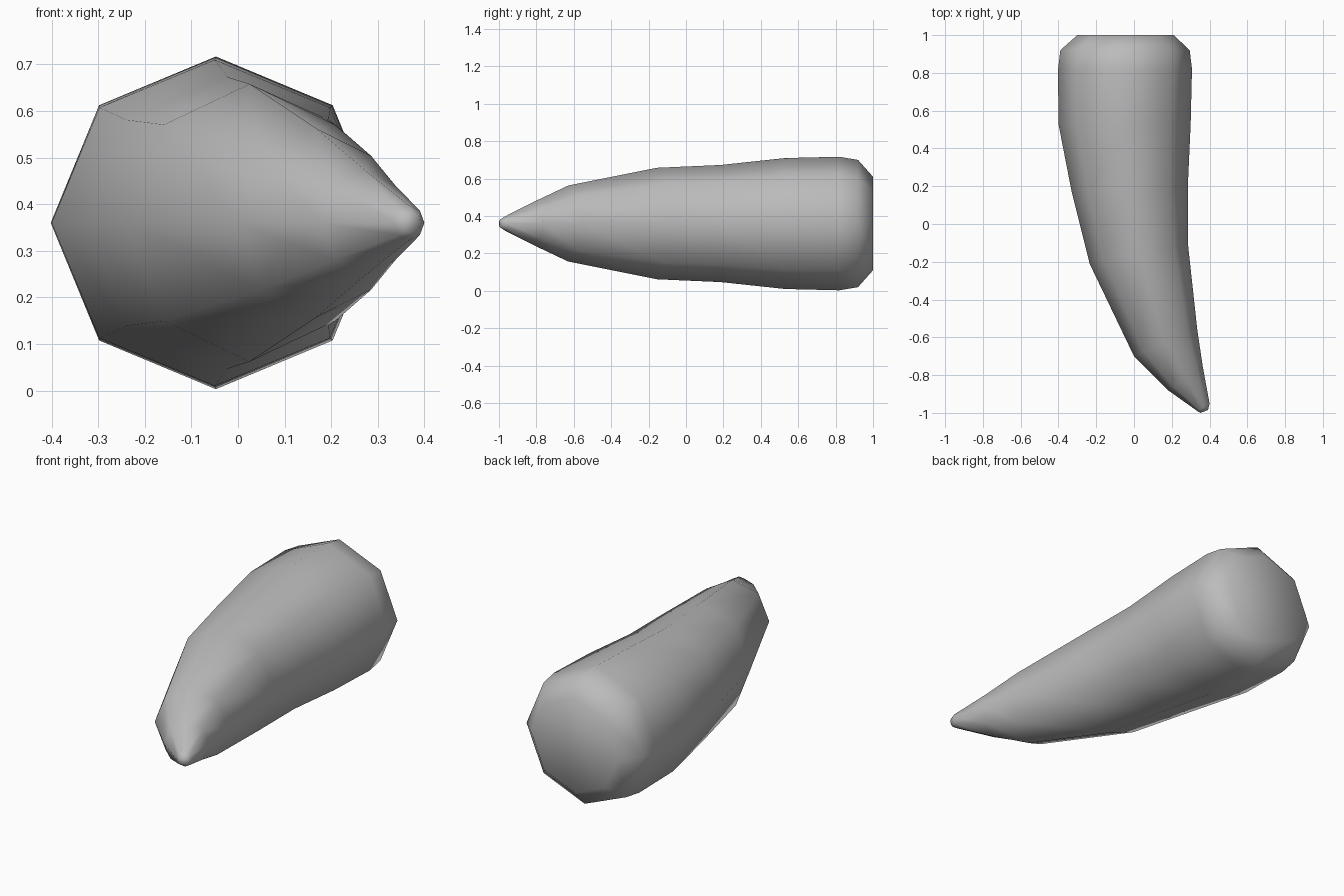
import bpy, bmesh, math
from mathutils import Vector

cube = bpy.data.objects.get("Cube")
if cube:
    bpy.data.objects.remove(cube, do_unlink=True)

SIDES = 8
MID_Z = 0.36

# Horn colour
horn_grey = bpy.data.materials.new("horn_grey")
horn_grey.use_nodes = True
colour = (0.5, 0.5, 0.5, 1)
horn_grey.diffuse_color = colour
horn_grey.node_tree.nodes["Principled BSDF"].inputs["Base Color"].default_value = colour

# Cross-sections from base to tip: outer-curve x, y, inner-curve x, y, half height
sections = [
    (-0.30, 1.00, 0.21, 1.00, 0.25),
    (-0.39, 0.92, 0.295, 0.92, 0.34),
    (-0.402, 0.82, 0.307, 0.82, 0.357),
    (-0.40, 0.53, 0.30, 0.53, 0.35),
    (-0.33, 0.17, 0.285, 0.20, 0.313),
    (-0.235, -0.21, 0.285, -0.10, 0.298),
    (0.00, -0.70, 0.335, -0.56, 0.203),
    (0.18, -0.88, 0.365, -0.76, 0.113),
    (0.335, -0.99, 0.40, -0.95, 0.037),
    (0.352, -1.00, 0.392, -0.985, 0.022),
]

# Horn: loft octagonal rings along the bend and close both ends
bm = bmesh.new()
rings = []
for ox, oy, ix, iy, half in sections:
    outer, inner = Vector((ox, oy, MID_Z)), Vector((ix, iy, MID_Z))
    centre, arm = (outer + inner) / 2, (inner - outer) / 2
    ring = []
    for i in range(SIDES):
        a = math.tau * i / SIDES
        ring.append(bm.verts.new(centre + arm * math.cos(a) + Vector((0, 0, half * math.sin(a)))))
    rings.append(ring)
for r, s in zip(rings, rings[1:]):
    for i in range(SIDES):
        j = (i + 1) % SIDES
        bm.faces.new((r[i], r[j], s[j], s[i]))
bm.faces.new(rings[0])
bm.faces.new(rings[-1])
bmesh.ops.recalc_face_normals(bm, faces=bm.faces)
for face in bm.faces:
    face.smooth = True

mesh = bpy.data.meshes.new("horn")
bm.to_mesh(mesh)
bm.free()
mesh.materials.append(horn_grey)
horn = bpy.data.objects.new("horn", mesh)
bpy.context.collection.objects.link(horn)
